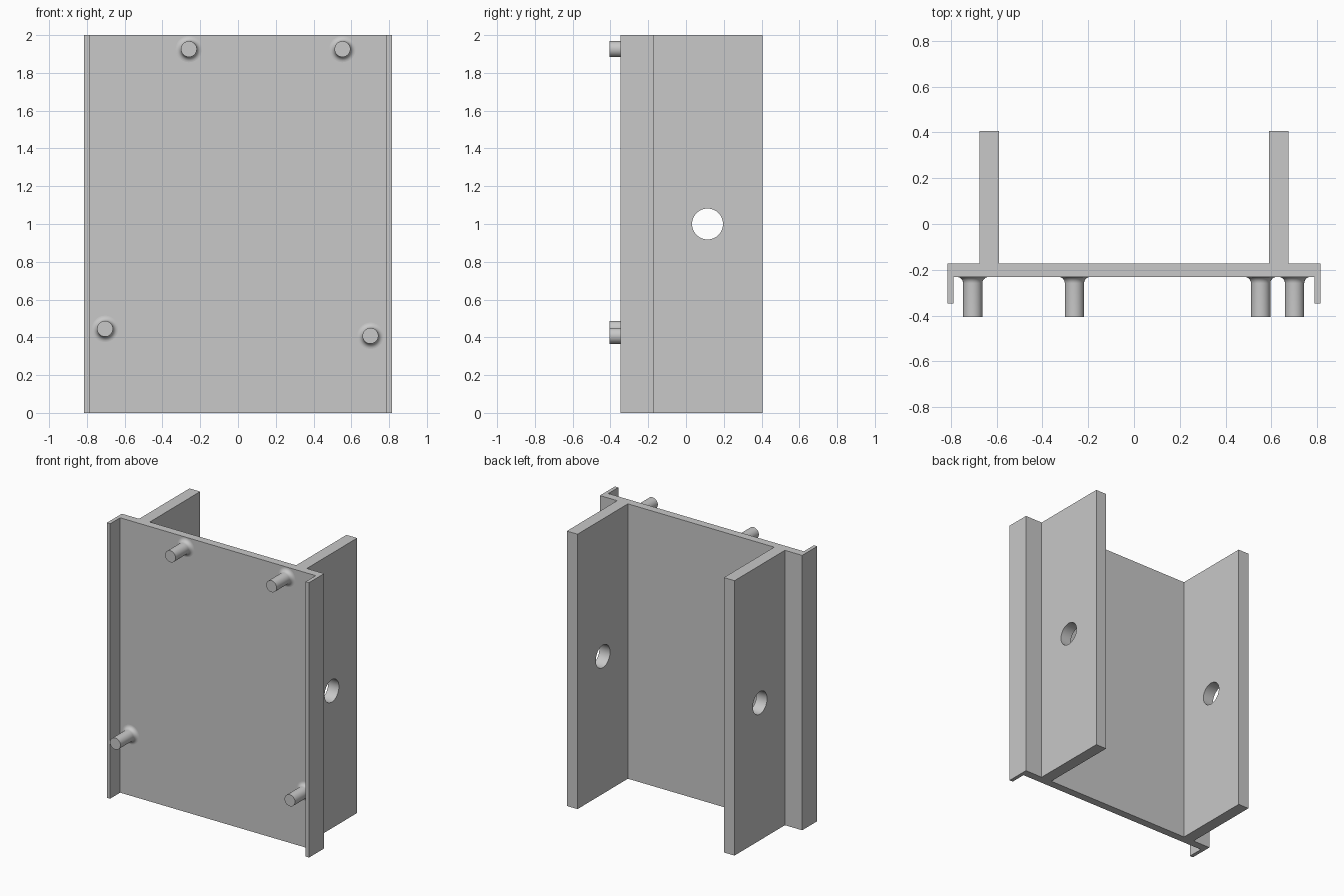
import bpy, bmesh, math
from mathutils import Matrix, Vector

cube = bpy.data.objects.get("Cube")
if cube:
    bpy.data.objects.remove(cube, do_unlink=True)

grey = bpy.data.materials.new("plain_grey")
grey.use_nodes = True
colour = (0.58, 0.58, 0.58, 1)
grey.diffuse_color = colour
grey.node_tree.nodes["Principled BSDF"].inputs["Base Color"].default_value = colour

HEIGHT = 2.0
PLATE_FRONT, PLATE_BACK = -0.231, -0.173
PEG_TIP, PEG_RADIUS, FILLET = -0.406, 0.042, 0.028


def make_object(name, bm):
    bmesh.ops.recalc_face_normals(bm, faces=bm.faces)
    mesh = bpy.data.meshes.new(name)
    bm.to_mesh(mesh)
    bm.free()
    mesh.materials.append(grey)
    obj = bpy.data.objects.new(name, mesh)
    bpy.context.collection.objects.link(obj)
    return obj


def activate(obj):
    bpy.ops.object.select_all(action='DESELECT')
    obj.select_set(True)
    bpy.context.view_layer.objects.active = obj


def smooth(obj):
    activate(obj)
    bpy.ops.object.shade_smooth_by_angle(angle=math.radians(35))


# Channel body: half section mirrored in x, then extruded upwards
half = [(0.787, PLATE_FRONT), (0.787, -0.346), (0.814, -0.346), (0.814, PLATE_BACK),
        (0.675, PLATE_BACK), (0.675, 0.406), (0.589, 0.406), (0.589, PLATE_BACK)]
section = half + [(-x, y) for x, y in reversed(half)]
bm = bmesh.new()
face = bm.faces.new([bm.verts.new((x, y, 0)) for x, y in section])
new = bmesh.ops.extrude_face_region(bm, geom=[face])["geom"]
bmesh.ops.translate(bm, vec=(0, 0, HEIGHT),
                    verts=[v for v in new if isinstance(v, bmesh.types.BMVert)])
body = make_object("channel_body", bm)

# Round hole through both rear flanges
bm = bmesh.new()
place = Matrix.Translation((0, 0.114, 1)) @ Matrix.Rotation(math.pi / 2, 4, 'Y')
bmesh.ops.create_cone(bm, cap_ends=True, segments=48, radius1=0.082, radius2=0.082,
                      depth=3, matrix=place)
cutter = make_object("hole_cutter", bm)
cutter.hide_render = True
cut = body.modifiers.new("flange_holes", 'BOOLEAN')
cut.operation = 'DIFFERENCE'
cut.solver = 'EXACT'
cut.object = cutter
activate(body)
bpy.ops.object.modifier_apply(modifier=cut.name)
bpy.data.objects.remove(cutter, do_unlink=True)
smooth(body)


# Pegs: a filleted foot flowing into a straight pin, turned around y
def add_peg(name, x, z):
    outline = [(PEG_RADIUS + FILLET, PLATE_FRONT + 0.005)]
    for i in range(9):
        a = i / 8 * math.pi / 2
        outline.append((PEG_RADIUS + FILLET * (1 - math.sin(a)),
                        PLATE_FRONT - FILLET * (1 - math.cos(a))))
    outline += [(PEG_RADIUS, PEG_TIP), (0, PEG_TIP)]
    bm = bmesh.new()
    verts = [bm.verts.new((r, y, 0)) for r, y in outline]
    edges = [bm.edges.new(pair) for pair in zip(verts, verts[1:])]
    bmesh.ops.spin(bm, geom=verts + edges, cent=(0, 0, 0), axis=(0, 1, 0),
                   angle=2 * math.pi, steps=40)
    bmesh.ops.remove_doubles(bm, verts=bm.verts, dist=1e-5)
    foot = [e for e in bm.edges if e.is_boundary]
    bmesh.ops.holes_fill(bm, edges=foot, sides=0)
    bmesh.ops.translate(bm, verts=bm.verts, vec=Vector((x, 0, z)))
    smooth(make_object(name, bm))


add_peg("upper_right_peg", -0.26, 1.926)
add_peg("upper_left_peg", 0.553, 1.926)
add_peg("lower_right_peg", -0.704, 0.445)
add_peg("lower_left_peg", 0.701, 0.408)
